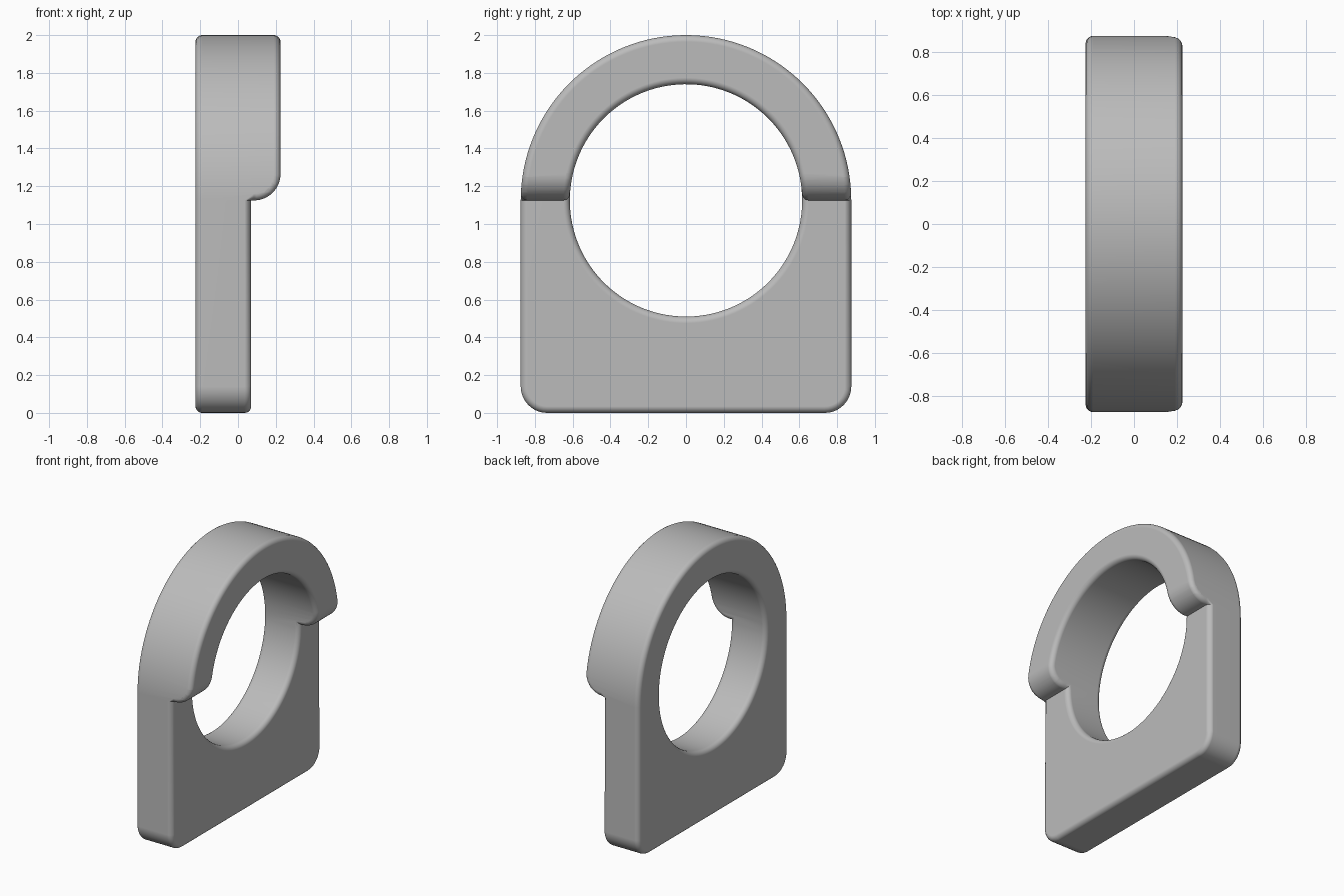
import bpy, bmesh, math
from mathutils import Vector

cube = bpy.data.objects.get("Cube")
if cube:
    bpy.data.objects.remove(cube, do_unlink=True)

BACK, STEP, FRONT = -0.225, 0.07, 0.225   # depth levels along x
CENTRE, OUTER, HOLE = 1.125, 0.875, 0.615  # arch centre height and radii
CORNER, FILLET, EDGE = 0.14, 0.14, 0.035

grey = bpy.data.materials.new("plain grey")
grey.use_nodes = True
colour = (0.5, 0.5, 0.5, 1)
grey.diffuse_color = colour
grey.node_tree.nodes["Principled BSDF"].inputs["Base Color"].default_value = colour


def arc(a, b, radius, start, end, steps):
    angles = [math.radians(start + (end - start) * i / steps) for i in range(steps + 1)]
    return [(a + radius * math.cos(t), b + radius * math.sin(t)) for t in angles]


def prism(name, points, push):
    """Closed solid from a flat outline pushed along a vector."""
    bm = bmesh.new()
    face = bm.faces.new([bm.verts.new(p) for p in points])
    made = bmesh.ops.extrude_face_region(bm, geom=[face])["geom"]
    moved = [v for v in made if isinstance(v, bmesh.types.BMVert)]
    bmesh.ops.translate(bm, verts=moved, vec=Vector(push))
    bmesh.ops.recalc_face_normals(bm, faces=bm.faces)
    mesh = bpy.data.meshes.new(name)
    bm.to_mesh(mesh)
    bm.free()
    obj = bpy.data.objects.new(name, mesh)
    bpy.context.collection.objects.link(obj)
    return obj


# Arched block at full depth
outline = arc(0, CENTRE, OUTER, 0, 180, 64)
outline += arc(CORNER - OUTER, CORNER, CORNER, 180, 270, 10)
outline += arc(OUTER - CORNER, CORNER, CORNER, 270, 360, 10)
body = prism("arched_bracket", [(BACK, y, z) for y, z in outline], (FRONT - BACK, 0, 0))
body.data.materials.append(grey)

# Round opening and the step that thins the lower plate
opening = arc(0, CENTRE, HOLE, 1, 361, 128)[:-1]
hole_cutter = prism("hole_cutter", [(-1, y, z) for y, z in opening], (2, 0, 0))
step = [(STEP, -0.5), (STEP, CENTRE)]
step += arc(FRONT - FILLET, CENTRE + FILLET, FILLET, 270, 360, 14)
step += [(FRONT, CENTRE + FILLET + 0.002), (1, CENTRE + FILLET + 0.002), (1, -0.5)]
step_cutter = prism("step_cutter", [(x, -1.5, z) for x, z in step], (0, 3, 0))

bpy.context.view_layer.objects.active = body
body.select_set(True)
for cutter in (hole_cutter, step_cutter):
    cut = body.modifiers.new(cutter.name, "BOOLEAN")
    cut.operation, cut.solver, cut.object = "DIFFERENCE", "EXACT", cutter
    bpy.ops.object.modifier_apply(modifier=cut.name)
    bpy.data.objects.remove(cutter, do_unlink=True)

# Round every outward edge, leaving the inner step corner crisp
bm = bmesh.new()
bm.from_mesh(body.data)
bmesh.ops.remove_doubles(bm, verts=bm.verts, dist=0.0005)
bmesh.ops.dissolve_limit(bm, angle_limit=0.002, verts=bm.verts, edges=bm.edges)
sharp = [e for e in bm.edges if len(e.link_faces) == 2
         and e.calc_face_angle_signed(0) > math.radians(40)]
bmesh.ops.bevel(bm, geom=sharp, offset=EDGE, offset_type="OFFSET", segments=5,
                profile=0.5, affect="EDGES", clamp_overlap=False)
bmesh.ops.recalc_face_normals(bm, faces=bm.faces)
bm.to_mesh(body.data)
bm.free()
for poly in body.data.polygons:
    poly.material_index = 0

bpy.ops.object.shade_smooth_by_angle(angle=math.radians(35))
normals = body.modifiers.new("face_weighted_shading", "WEIGHTED_NORMAL")
normals.keep_sharp = True
